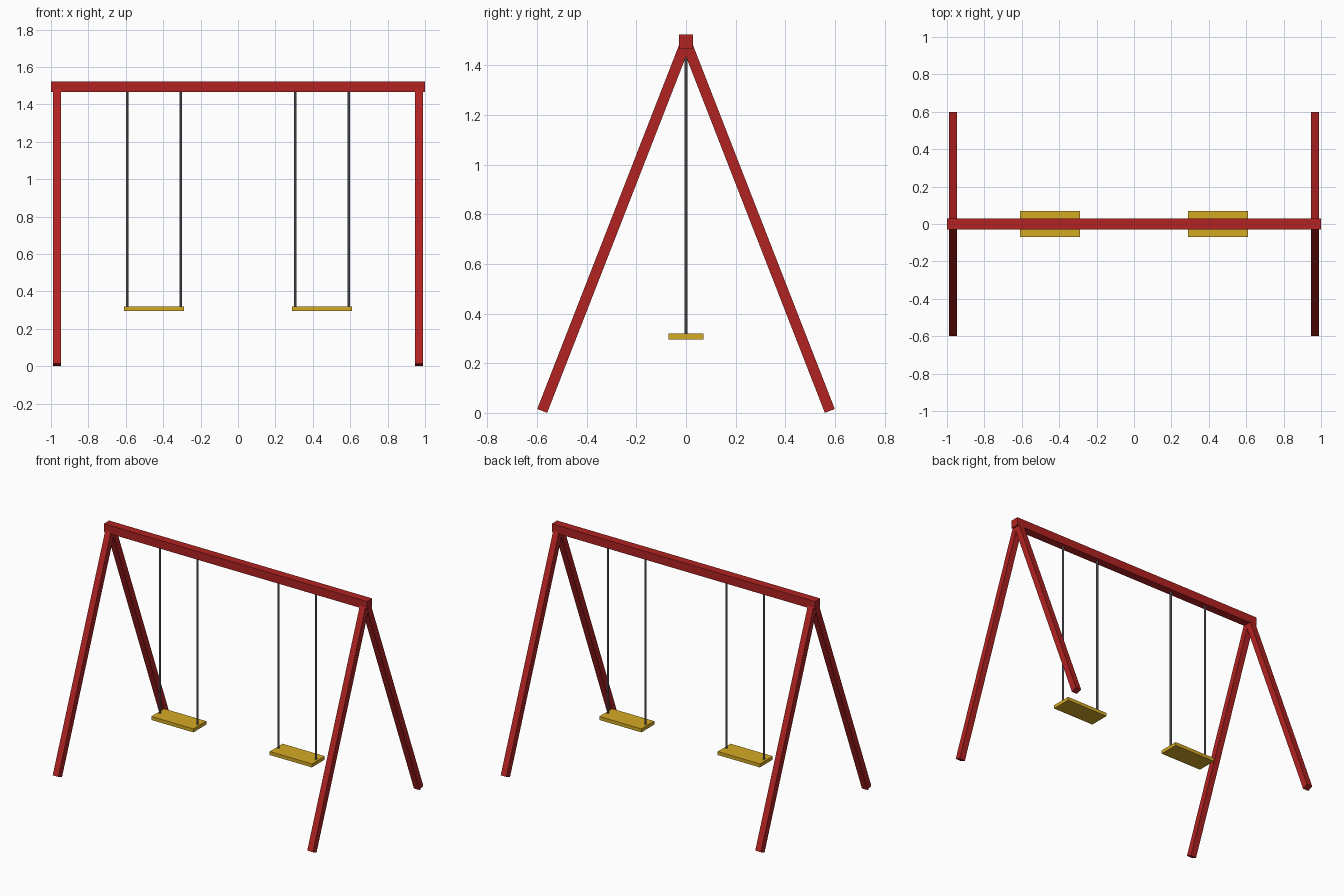
import bpy
from mathutils import Vector

if "Cube" in bpy.data.objects:
    bpy.data.objects.remove(bpy.data.objects["Cube"])


def material(name, colour):
    m = bpy.data.materials.new(name)
    m.diffuse_color = (*colour, 1.0)
    m.use_nodes = True
    m.node_tree.nodes["Principled BSDF"].inputs["Base Color"].default_value = m.diffuse_color
    return m


RED = material("red paint", (0.445, 0.016, 0.016))
YELLOW = material("yellow seat", (0.66, 0.40, 0.018))
GREY = material("grey steel", (0.19, 0.19, 0.22))


def box(name, centre, size, mat):
    bpy.ops.mesh.primitive_cube_add(size=1, location=centre)
    ob = bpy.context.object
    ob.name = name
    ob.scale = size
    ob.data.materials.append(mat)
    return ob


def rod(name, x, z0, z1, radius):
    bpy.ops.mesh.primitive_cylinder_add(
        vertices=8, radius=radius, depth=z1 - z0, location=(x, 0, (z0 + z1) / 2))
    ob = bpy.context.object
    ob.name = name
    ob.data.materials.append(GREY)
    bpy.ops.object.shade_smooth_by_angle()


BEAM_Z = 1.494

# Top beam
box("top_beam", (0, 0, BEAM_Z), (2.0, 0.057, 0.057), RED)

for side, sx in (("left", -1), ("right", 1)):
    # Splayed square legs, ends cut square to their length
    for end, sy in (("front", -1), ("back", 1)):
        top = Vector((sx * 0.967, 0, BEAM_Z))
        foot = Vector((sx * 0.967, sy * 0.579, 0.008))
        axis = top - foot
        leg = box(f"{side}_{end}_leg", (top + foot) / 2,
                  (0.043, 0.043, axis.length), RED)
        leg.rotation_euler = Vector((0, 0, 1)).rotation_difference(axis).to_euler()

    # Swing seat with two hangers
    cx = sx * 0.45
    box(f"{side}_seat", (cx, 0, 0.307), (0.32, 0.14, 0.024), YELLOW)
    for k, dx in (("left", -0.143), ("right", 0.143)):
        rod(f"{side}_seat_{k}_hanger", cx + dx, 0.31, 1.475, 0.007)
